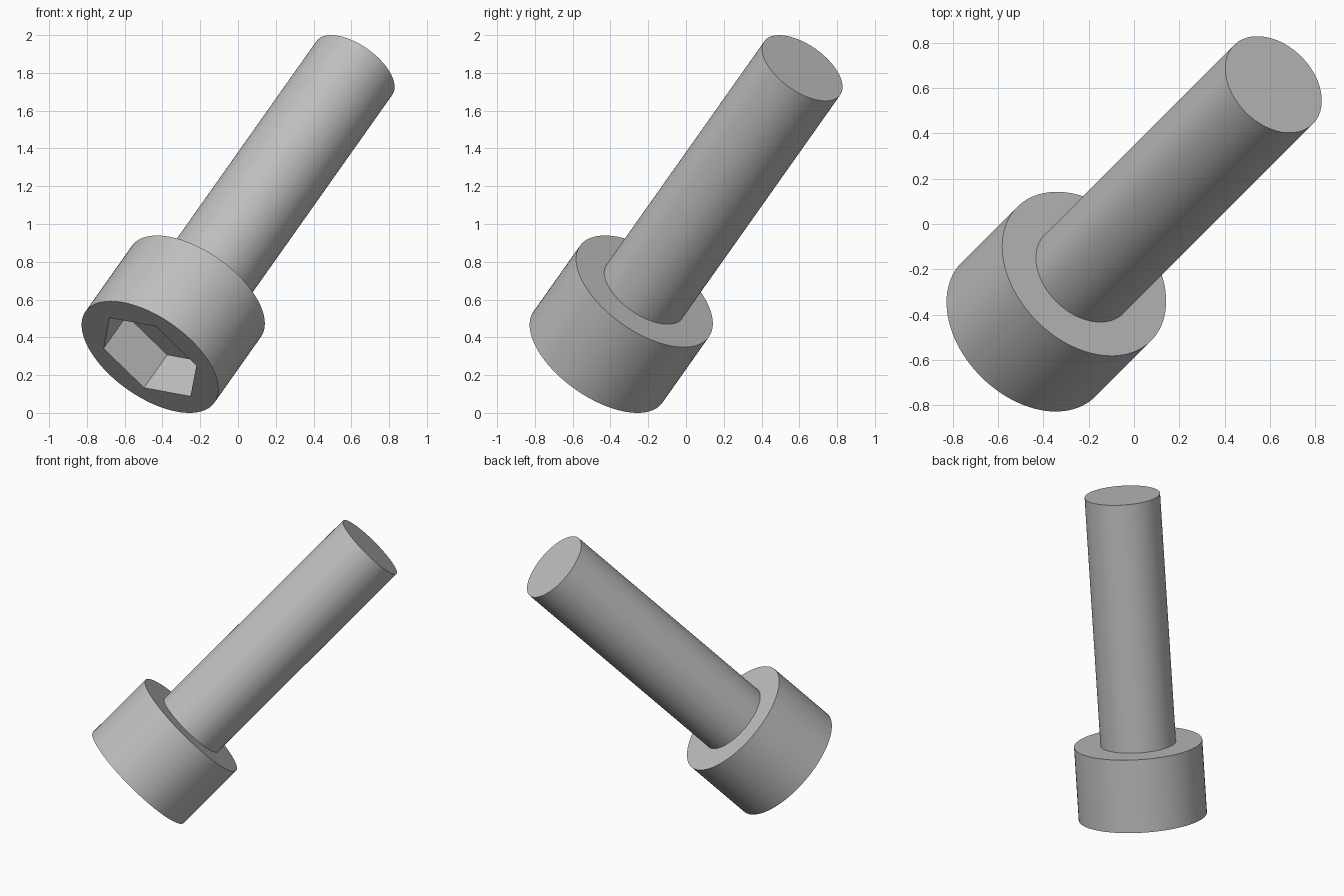
import bpy
import bmesh
from math import sin, cos, pi, radians
from mathutils import Matrix, Vector

default_cube = bpy.data.objects.get("Cube")
if default_cube:
    bpy.data.objects.remove(default_cube, do_unlink=True)

SEGMENTS = 96
HEAD_RADIUS, HEAD_HEIGHT = 0.418, 0.492
SHANK_RADIUS, LENGTH = 0.246, 2.164
HEX_RADIUS, HEX_DEPTH, HEX_TURN = 0.309, 0.246, radians(12)

# Steel material
steel = bpy.data.materials.new("grey steel")
steel.use_nodes = True
colour = (0.53, 0.53, 0.53, 1)
steel.diffuse_color = colour
steel.node_tree.nodes["Principled BSDF"].inputs["Base Color"].default_value = colour

# Tilted screw axis, with the origin at the centre of the head's outer face
axis = Vector((1, 1, 2 ** 0.5)).normalized()
side = Vector((-1, 1, 0)).normalized()
placement = Matrix((side, axis.cross(side), axis)).transposed().to_4x4()
placement.translation = (-0.466, -0.466, 0.2956)


def circle(radius):
    return lambda angle: radius


def hexagon(radius):
    def reach(angle):
        offset = (angle - HEX_TURN) % (pi / 3) - pi / 6
        return radius * cos(pi / 6) / cos(offset)
    return reach


def lathe(name, profile, cap_start=False, cap_end=False):
    """Skin a series of (outline, height) rings along the screw axis."""
    bm = bmesh.new()
    rings = []
    for outline, height in profile:
        ring = []
        for i in range(SEGMENTS):
            a = HEX_TURN + 2 * pi * i / SEGMENTS
            r = outline(a)
            ring.append(bm.verts.new((r * cos(a), r * sin(a), height)))
        rings.append(ring)
    for low, high in zip(rings, rings[1:]):
        for i in range(SEGMENTS):
            j = (i + 1) % SEGMENTS
            bm.faces.new((low[i], low[j], high[j], high[i]))
    if cap_start:
        bm.faces.new(rings[0][::-1])
    if cap_end:
        bm.faces.new(rings[-1])
    mesh = bpy.data.meshes.new(name)
    bm.to_mesh(mesh)
    bm.free()
    mesh.materials.append(steel)
    obj = bpy.data.objects.new(name, mesh)
    obj.matrix_world = placement
    bpy.context.collection.objects.link(obj)
    bpy.ops.object.select_all(action="DESELECT")
    obj.select_set(True)
    bpy.context.view_layer.objects.active = obj
    bpy.ops.object.shade_smooth_by_angle(angle=radians(30))
    return obj


# Head: socket floor, socket walls, outer face, rim, shoulder
lathe("screw_head", [
    (hexagon(HEX_RADIUS), HEX_DEPTH),
    (hexagon(HEX_RADIUS), 0),
    (circle(HEAD_RADIUS), 0),
    (circle(HEAD_RADIUS), HEAD_HEIGHT),
    (circle(SHANK_RADIUS), HEAD_HEIGHT),
], cap_start=True)

# Plain shank with a flat end
lathe("screw_shank", [
    (circle(SHANK_RADIUS), HEAD_HEIGHT),
    (circle(SHANK_RADIUS), LENGTH),
], cap_end=True)
